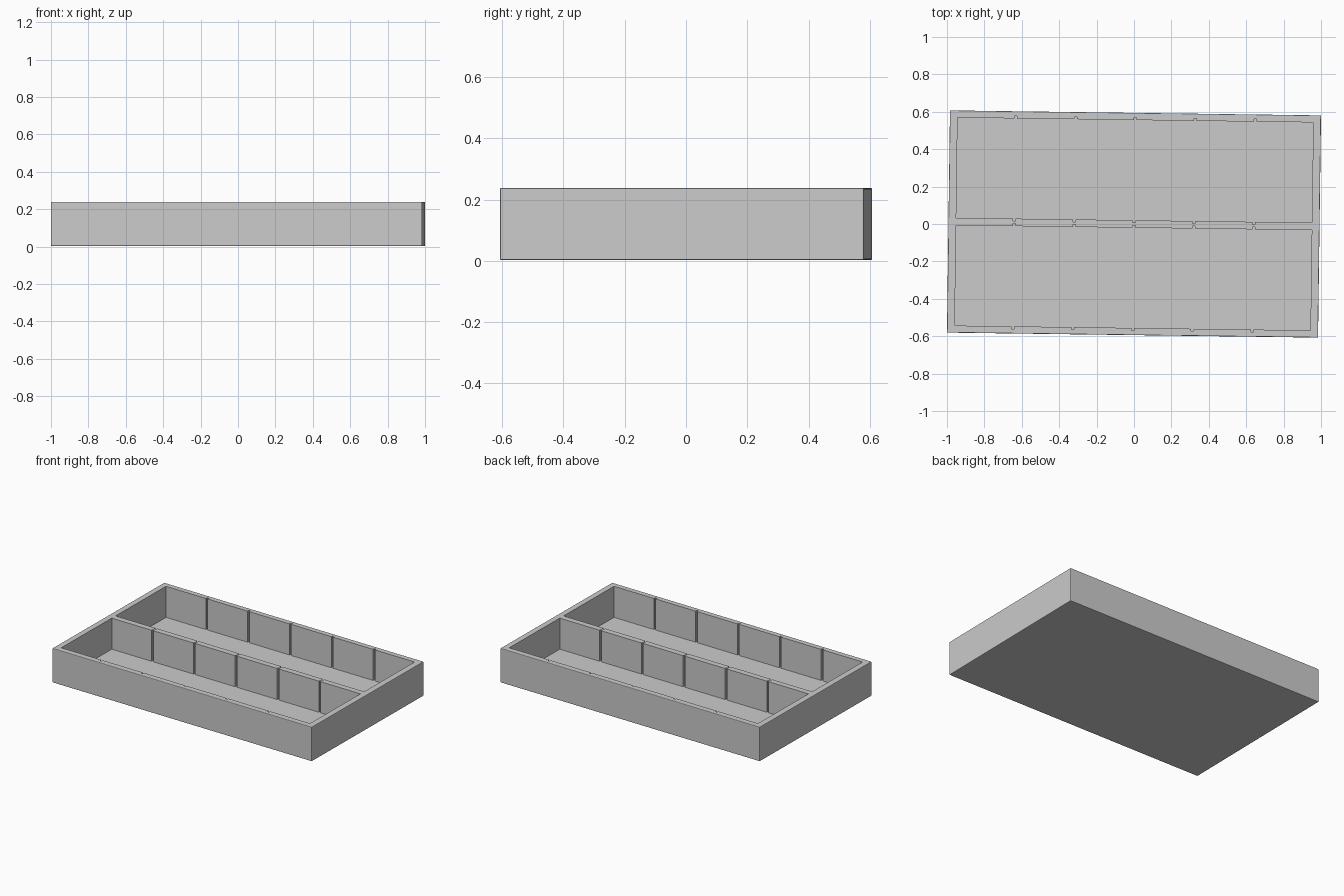
import bpy, bmesh, math

if "Cube" in bpy.data.objects:
    bpy.data.objects.remove(bpy.data.objects["Cube"])

TILT = math.radians(-0.77)          # tray sits slightly turned on its base
HX, HY, Z0, Z1 = 0.992, 0.594, 0.003, 0.238
FLOOR = 0.025
IN_X, IN_Y0, IN_Y1 = 0.951, 0.02, 0.556
GROOVE_X = [-0.64, -0.32, 0.0, 0.32, 0.64]
GROOVE_W, GROOVE_D = 0.014, 0.013


def prism(name, points, z0, z1, bevel=0.0):
    bm = bmesh.new()
    face = bm.faces.new([bm.verts.new((x, y, z0)) for x, y in points])
    res = bmesh.ops.extrude_face_region(bm, geom=[face])
    up = [v for v in res["geom"] if isinstance(v, bmesh.types.BMVert)]
    bmesh.ops.translate(bm, verts=up, vec=(0, 0, z1 - z0))
    bmesh.ops.recalc_face_normals(bm, faces=bm.faces[:])
    if bevel:
        bmesh.ops.bevel(bm, geom=bm.edges[:], offset=bevel, segments=2,
                        profile=0.5, affect='EDGES')
    mesh = bpy.data.meshes.new(name)
    bm.to_mesh(mesh)
    bm.free()
    obj = bpy.data.objects.new(name, mesh)
    bpy.context.collection.objects.link(obj)
    obj.rotation_euler.z = TILT
    return obj


def pocket_outline(side):
    # rectangle with divider slots notched into both long walls
    h, d = GROOVE_W / 2, GROOVE_D
    pts = [(-IN_X, IN_Y0)]
    for x in GROOVE_X:
        pts += [(x - h, IN_Y0), (x - h, IN_Y0 - d), (x + h, IN_Y0 - d), (x + h, IN_Y0)]
    pts += [(IN_X, IN_Y0), (IN_X, IN_Y1)]
    for x in reversed(GROOVE_X):
        pts += [(x + h, IN_Y1), (x + h, IN_Y1 + d), (x - h, IN_Y1 + d), (x - h, IN_Y1)]
    pts.append((-IN_X, IN_Y1))
    return [(x, side * y) for x, y in pts]


# Outer body of the tray
tray = prism("tray_body", [(-HX, -HY), (HX, -HY), (HX, HY), (-HX, HY)], Z0, Z1, 0.004)

# Two long compartments with slots, cut from the body
for label, side in (("back", 1), ("front", -1)):
    cutter = prism(label + "_compartment_cutter", pocket_outline(side), FLOOR, Z1 + 0.1)
    cutter.hide_render = True
    cutter.display_type = 'WIRE'
    mod = tray.modifiers.new(label + "_compartment", 'BOOLEAN')
    mod.operation = 'DIFFERENCE'
    mod.solver = 'EXACT'
    mod.object = cutter
    bpy.context.view_layer.update()
    bpy.context.view_layer.objects.active = tray
    bpy.ops.object.modifier_apply(modifier=mod.name)
    bpy.data.objects.remove(cutter)
